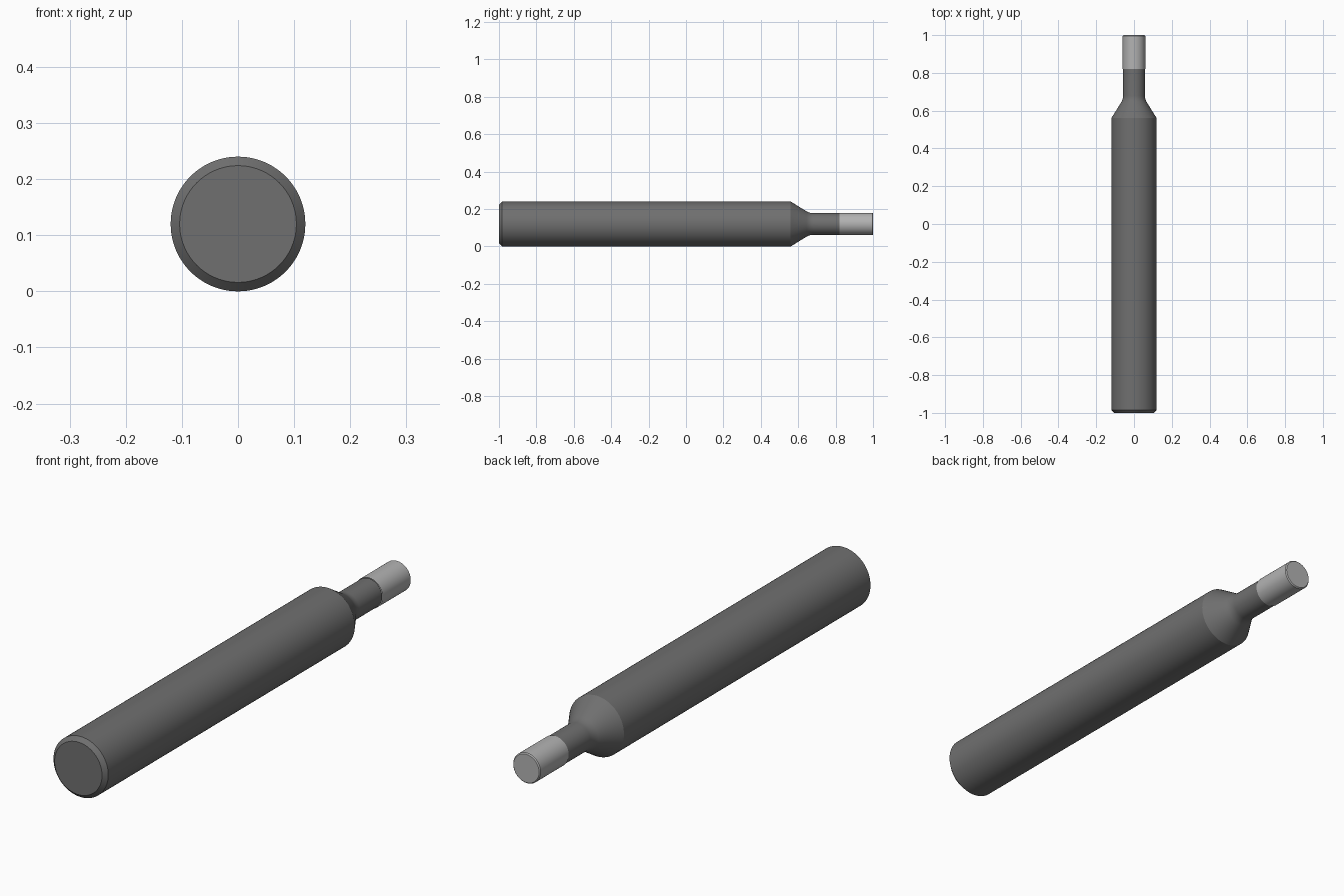
import bpy
import bmesh
import math

if "Cube" in bpy.data.objects:
    bpy.data.objects.remove(bpy.data.objects["Cube"])

SEGMENTS = 96
AXIS_Z = 0.12


def material(name, grey):
    mat = bpy.data.materials.new(name)
    mat.diffuse_color = (grey, grey, grey, 1)
    mat.use_nodes = True
    mat.node_tree.nodes["Principled BSDF"].inputs["Base Color"].default_value = mat.diffuse_color
    return mat


def turned_part(name, profile, mat, cap_start=False, cap_end=False):
    """Lathe (y, radius) points around the tool's long axis."""
    bm = bmesh.new()
    rings = []
    for y, r in profile:
        angles = [2 * math.pi * i / SEGMENTS for i in range(SEGMENTS)]
        rings.append([bm.verts.new((r * math.cos(a), y, AXIS_Z + r * math.sin(a)))
                      for a in angles])
    for a, b in zip(rings, rings[1:]):
        for i in range(SEGMENTS):
            j = (i + 1) % SEGMENTS
            bm.faces.new((a[i], b[i], b[j], a[j]))
    if cap_start:
        bm.faces.new(rings[0])
    if cap_end:
        bm.faces.new(list(reversed(rings[-1])))
    mesh = bpy.data.meshes.new(name)
    bm.to_mesh(mesh)
    bm.free()
    mesh.materials.append(mat)
    obj = bpy.data.objects.new(name, mesh)
    bpy.context.collection.objects.link(obj)
    bpy.context.view_layer.objects.active = obj
    obj.select_set(True)
    bpy.ops.object.shade_smooth_by_angle(angle=math.radians(20))
    obj.select_set(False)
    return obj


# Fillet where the 30 degree cone runs into the neck
NECK_R, FILLET_R, FILLET_END = 0.058, 0.07, 0.68
fillet = []
for k in range(7):
    t = math.radians(30 * (1 - k / 6))
    fillet.append((FILLET_END - FILLET_R * math.sin(t),
                   NECK_R + FILLET_R * (1 - math.cos(t))))

# Shank with chamfered back end, cone and neck
turned_part("shank",
            [(-1, 0.104), (-0.984, 0.12), (0.56, 0.12)] + fillet + [(0.82, NECK_R)],
            material("dark_steel", 0.16), cap_start=True)

# Bright cutting tip with a tiny edge break
turned_part("tip", [(0.82, 0.06), (0.996, 0.06), (1, 0.056)],
            material("bright_steel", 0.45), cap_end=True)
